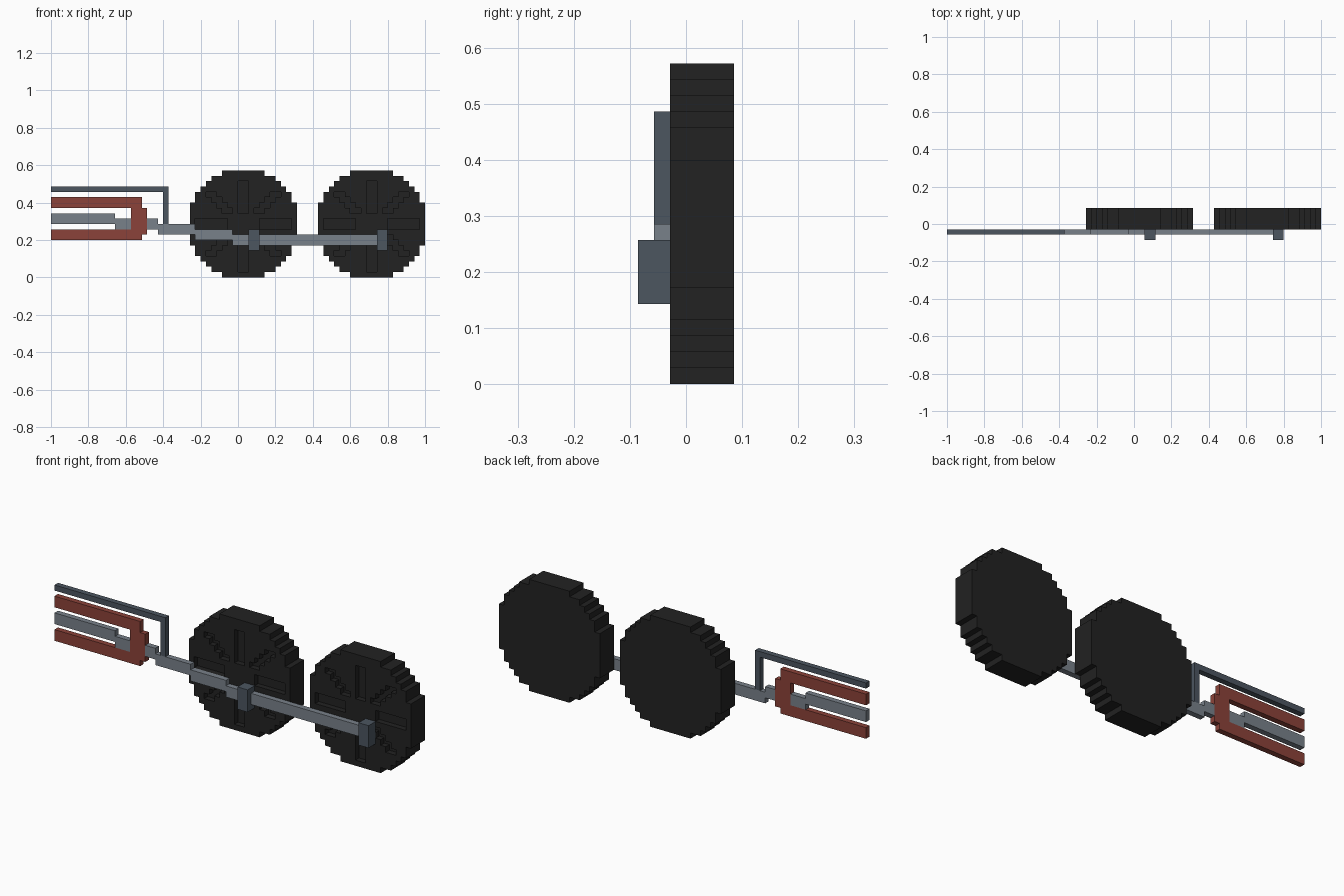
import bpy
import bmesh
import math
from mathutils import Vector

U = 2 / 70  # one block unit

old = bpy.data.objects.get("Cube")
if old:
    bpy.data.objects.remove(old, do_unlink=True)


def material(name, rgb):
    m = bpy.data.materials.new(name)
    m.use_nodes = True
    m.diffuse_color = (*rgb, 1)
    m.node_tree.nodes["Principled BSDF"].inputs["Base Color"].default_value = (*rgb, 1)
    return m


BLACK = material("black", (0.016, 0.016, 0.016))
GREY = material("steel grey", (0.19, 0.22, 0.255))
SLATE = material("dark slate", (0.072, 0.092, 0.118))
RED = material("brick red", (0.26, 0.055, 0.041))


def finish(name, bm, mat):
    bmesh.ops.recalc_face_normals(bm, faces=bm.faces)
    bmesh.ops.dissolve_limit(bm, angle_limit=math.radians(1), verts=bm.verts, edges=bm.edges)
    mesh = bpy.data.meshes.new(name)
    bm.to_mesh(mesh)
    bm.free()
    mesh.materials.append(mat)
    obj = bpy.data.objects.new(name, mesh)
    bpy.context.collection.objects.link(obj)
    return obj


def plate(name, outline, mat, y0=-2, y1=-1):
    """Extrude a front outline of (x, z) block units from y0 to y1."""
    bm = bmesh.new()
    face = bm.faces.new([bm.verts.new((x * U, y0 * U, z * U)) for x, z in outline])
    ext = bmesh.ops.extrude_face_region(bm, geom=[face])
    moved = [g for g in ext["geom"] if isinstance(g, bmesh.types.BMVert)]
    bmesh.ops.translate(bm, verts=moved, vec=(0, (y1 - y0) * U, 0))
    return finish(name, bm, mat)


def box(name, x0, x1, z0, z1, mat, y0=-2, y1=-1):
    return plate(name, [(x0, z0), (x1, z0), (x1, z1), (x0, z1)], mat, y0, y1)


# Half width of the stepped disc for each row counted from its centre
HALF_WIDTH = [10, 10, 10, 10, 9, 9, 8, 7, 6, 4]


def is_groove(i, j):
    """Straight and diagonal spoke grooves in the wheel face."""
    a = i if i >= 0 else -1 - i
    b = j if j >= 0 else -1 - j
    if b == 0:
        return 3 <= a < 9
    if a == 0:
        return 2 <= b < 8 if j > 0 else 3 <= b < 9
    return 2 <= b < 6 and a in (b, b + 1)


def wheel(name, cx, cz=10):
    bm = bmesh.new()
    grooves = []
    for j in range(-10, 10):
        w = HALF_WIDTH[j if j >= 0 else -1 - j]
        for i in range(-w, w):
            corners = [(i, j), (i + 1, j), (i + 1, j + 1), (i, j + 1)]
            f = bm.faces.new([bm.verts.new(((cx + x) * U, -U, (cz + z) * U)) for x, z in corners])
            if is_groove(i, j):
                grooves.append(f)
    bmesh.ops.remove_doubles(bm, verts=bm.verts, dist=U * 0.01)
    grooves = [f for f in grooves if f.is_valid]
    # solid thickness
    ext = bmesh.ops.extrude_face_region(bm, geom=list(bm.faces), use_keep_orig=True)
    moved = [g for g in ext["geom"] if isinstance(g, bmesh.types.BMVert)]
    bmesh.ops.translate(bm, verts=moved, vec=Vector((0, 4 * U, 0)))
    # sink the spokes
    ext = bmesh.ops.extrude_face_region(bm, geom=grooves)
    moved = [g for g in ext["geom"] if isinstance(g, bmesh.types.BMVert)]
    bmesh.ops.translate(bm, verts=moved, vec=Vector((0, U, 0)))
    bmesh.ops.delete(bm, geom=[f for f in grooves if f.is_valid], context="FACES")
    return finish(name, bm, BLACK)


# Wheels and their crank pins
for label, x in (("rear", 1), ("front", 25)):
    wheel(label + "_wheel", x)
    box(label + "_crank_pin", x + 1, x + 3, 5, 9, SLATE, y0=-3)

# Coupling rod stepping up towards the piston
box("coupling_rod", -1, 27, 6, 8, GREY)
box("rod_step_lower", -8, -1, 7, 9, GREY)
box("rod_step_middle", -15, -8, 8, 10, GREY)
box("rod_step_upper", -17, -15, 9, 11, GREY)

# Piston rod between the guide bars
box("piston_joint", -23, -20, 9, 11, GREY)
box("piston_rod", -35, -23, 10, 12, GREY)

# Forked red guide with a raised end block
plate("guide_fork", [(-35, 7), (-18, 7), (-18, 8), (-17, 8), (-17, 13), (-18, 13),
                     (-18, 15), (-35, 15), (-35, 13), (-20, 13), (-20, 9), (-35, 9)], RED)

# Valve rod with its drop link
plate("valve_rod", [(-35, 16), (-14, 16), (-14, 10), (-13, 10), (-13, 17), (-35, 17)], SLATE)
